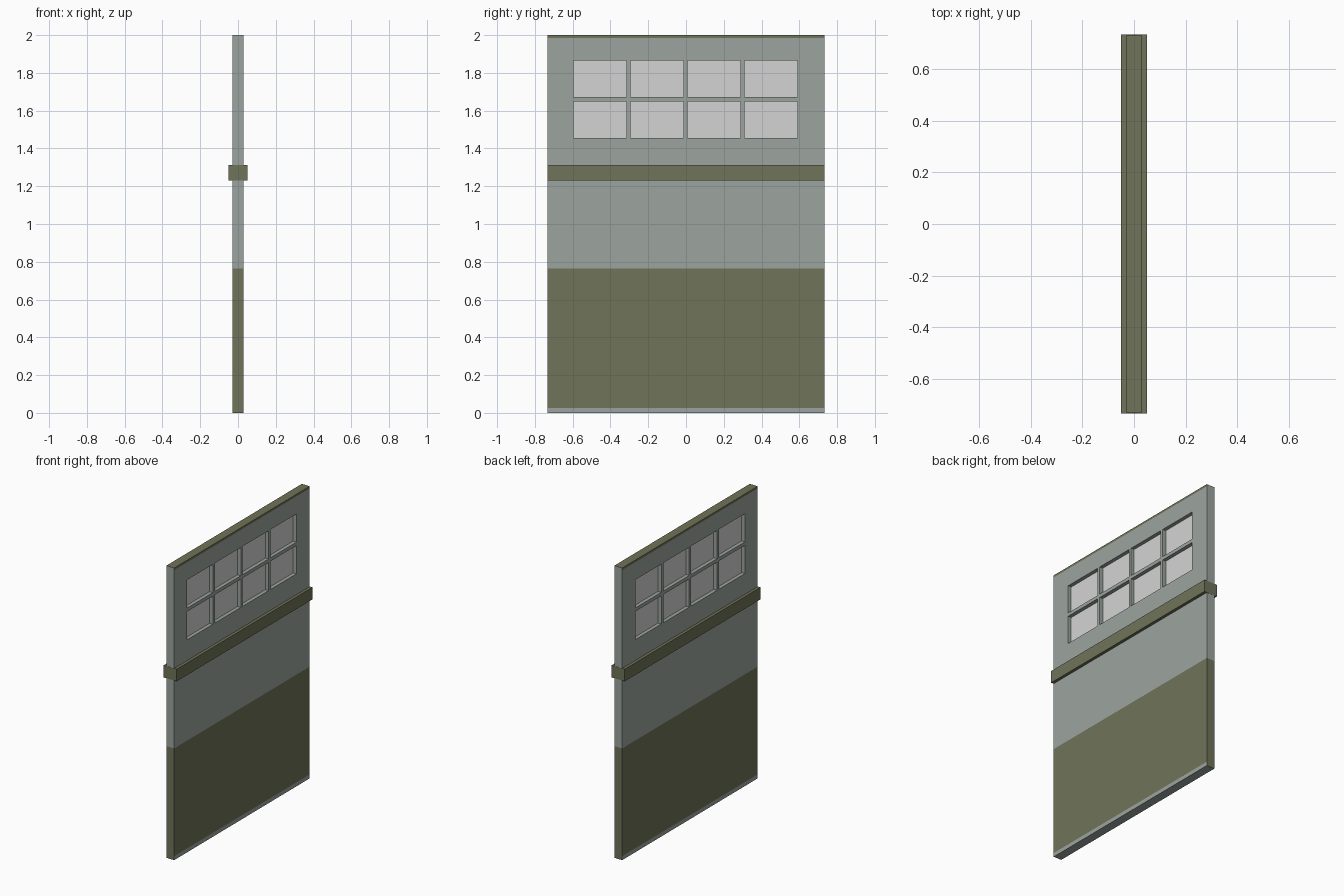
import bpy, bmesh

if "Cube" in bpy.data.objects:
    bpy.data.objects.remove(bpy.data.objects["Cube"])

W, T = 0.733, 0.03          # half width, half thickness


def material(name, srgb):
    m = bpy.data.materials.new(name)
    lin = [((c / 255 + 0.055) / 1.055) ** 2.4 for c in srgb]
    m.diffuse_color = (*lin, 1)
    m.use_nodes = True
    m.node_tree.nodes["Principled BSDF"].inputs["Base Color"].default_value = m.diffuse_color
    return m


grey = material("pale grey green paint", (156, 165, 159))
olive = material("olive paint", (112, 115, 89))
pane = material("light grey window", (212, 212, 212))


def box(bm, hx, hy, z0, z1):
    bmesh.ops.create_cube(bm, size=1)
    for v in bm.verts:
        v.co = (v.co.x * 2 * hx, v.co.y * 2 * hy, z0 + (v.co.z + 0.5) * (z1 - z0))


def finish(bm, name, mats):
    me = bpy.data.meshes.new(name)
    bm.to_mesh(me)
    bm.free()
    for m in mats:
        me.materials.append(m)
    ob = bpy.data.objects.new(name, me)
    bpy.context.collection.objects.link(ob)


# Door slab, sliced along the window edges and paint lines
cols = [(-0.595, -0.315), (-0.293, -0.013), (0.008, 0.288), (0.310, 0.590)]
rows = [(1.455, 1.648), (1.672, 1.865)]
bm = bmesh.new()
box(bm, T, W, 0, 2)
cuts = [((0, y, 0), (0, 1, 0)) for c in cols for y in c]
cuts += [((0, 0, z), (0, 0, 1)) for r in rows for z in r]
cuts += [((0, 0, z), (0, 0, 1)) for z in (0.027, 0.765, 1.985)]
for co, no in cuts:
    bmesh.ops.bisect_plane(bm, geom=bm.verts[:] + bm.edges[:] + bm.faces[:],
                           plane_co=co, plane_no=no)
bm.normal_update()

# Paint bands by height and direction
for f in bm.faces:
    c, side = f.calc_center_median(), abs(f.normal.x) > 0.5
    low = c.z < 0.765 and (c.z > 0.027 if side else f.normal.z > -0.5)
    top = f.normal.z > 0.5 or (side and c.z > 1.985)
    f.material_index = 1 if low or top else 0

# Recessed window panes on both sides
wins = []
for f in bm.faces:
    c = f.calc_center_median()
    if (abs(f.normal.x) > 0.5 and any(a < c.y < b for a, b in cols)
            and any(a < c.z < b for a, b in rows)):
        wins.append(f)
bmesh.ops.inset_individual(bm, faces=wins, thickness=0, depth=-0.025)
for f in wins:
    f.material_index = 2
finish(bm, "door_slab", [grey, olive, pane])

# Cross rail wrapping both sides
bm = bmesh.new()
box(bm, 0.05, W + 0.001, 1.23, 1.313)
finish(bm, "cross_rail", [olive])
